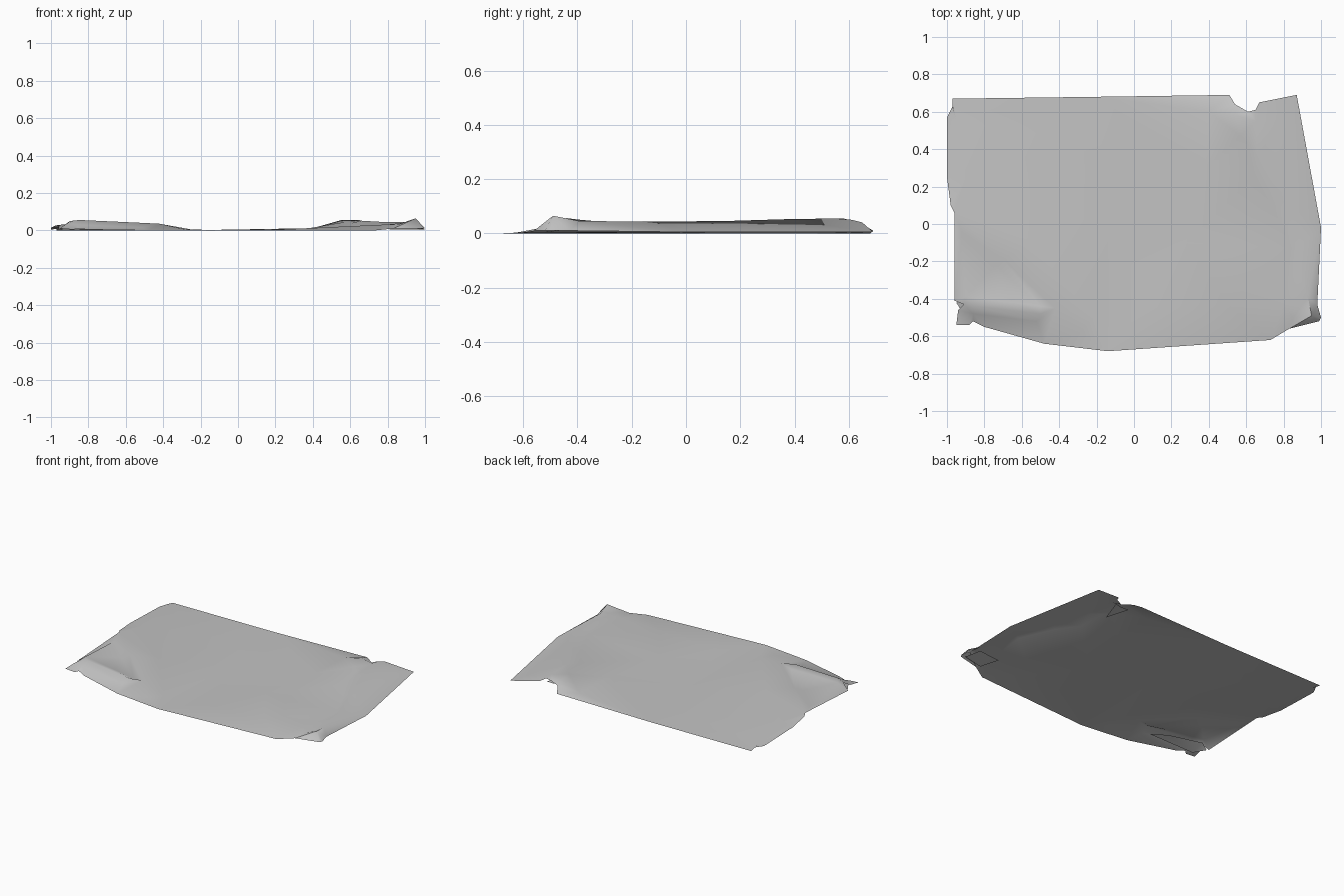
import bpy
import math
from mathutils import Vector
from mathutils.geometry import delaunay_2d_cdt

default_cube = bpy.data.objects.get("Cube")
if default_cube:
    bpy.data.objects.remove(default_cube, do_unlink=True)

GREY = (0.55, 0.55, 0.55, 1)
cloth = bpy.data.materials.new("plain grey cloth")
cloth.use_nodes = True
cloth.diffuse_color = GREY
shader = next(n for n in cloth.node_tree.nodes if n.type == "BSDF_PRINCIPLED")
shader.inputs["Base Color"].default_value = GREY
shader.inputs["Roughness"].default_value = 0.8


def make_sheet(name, outline, creases=(), angle=50):
    """Triangulate a counter-clockwise outline so that edges follow the creases."""
    points = [Vector(p) for p in outline]
    count = len(points)
    edges = [(i, (i + 1) % count) for i in range(count)]
    for crease in creases:
        start = len(points)
        points += [Vector(p) for p in crease]
        edges += [(i, i + 1) for i in range(start, len(points) - 1)]

    flat = [p.to_2d() for p in points]
    verts, _, faces, *_ = delaunay_2d_cdt(flat, edges, [], 1, 0.0001)

    # Lift every flat vertex to the height of the point it came from
    lifted = []
    for v in verts:
        nearest = min(points, key=lambda p: (p.to_2d() - v).length)
        lifted.append((v.x, v.y, nearest.z))

    mesh = bpy.data.meshes.new(name)
    mesh.from_pydata(lifted, [], [list(f) for f in faces])
    mesh.update()
    if sum(p.normal.z for p in mesh.polygons) < 0:
        mesh.flip_normals()
    mesh.materials.append(cloth)

    sheet = bpy.data.objects.new(name, mesh)
    bpy.context.collection.objects.link(sheet)
    bpy.ops.object.select_all(action="DESELECT")
    sheet.select_set(True)
    bpy.context.view_layer.objects.active = sheet
    bpy.ops.object.shade_smooth_by_angle(angle=math.radians(angle))
    return sheet


# Border of the sheet, side by side
front_edge = [
    (-.95, -.54, .01), (-.88, -.54, .005), (-.86, -.52, .01), (-.8, -.55, .005),
    (-.48, -.64, 0), (-.14, -.68, 0), (.73, -.62, 0), (.83, -.56, .01),
    (.99, -.52, .01), (1, -.5, .01),
]
right_edge = [(.98, -.43, .01), (1, -.02, .005), (.87, .69, .005)]
back_notch = [
    (.67, .65, .04), (.65, .61, .05), (.61, .6, .035), (.54, .64, .04), (.51, .69, .01),
]
back_edge = [(-.2, .68, 0), (-.97, .67, 0), (-.97, .63, .01)]
left_edge = [
    (-1, .57, .005), (-1, .25, .015), (-.98, .1, .025),
    (-.96, .06, .03), (-.96, -.41, .005), (-.91, -.43, .04), (-.94, -.46, .02),
]

# Raised folds and the valleys beside them
left_fold = [(-.96, .06, .03), (-.7, -.19, .04), (-.42, -.45, .036), (-.28, -.58, .005)]
left_fold_valley = [(-.92, -.05, .02), (-.74, -.22, .02), (-.5, -.44, .02)]
left_corner_fold = [(-.91, -.43, .04), (-.85, -.44, .056), (-.5, -.48, .04), (-.42, -.45, .036)]
left_corner_valley = [(-.86, -.48, .03), (-.52, -.52, .015)]
left_pocket = [(-.9, -.39, .05), (-.65, -.42, .035)]
front_fold = [(.2, -.44, .004), (.5, -.43, .018), (.8, -.43, .032), (.93, -.39, .045)]
right_fold = [
    (.61, .43, .04), (.66, .36, .052), (.78, .13, .045), (.88, -.12, .044), (.93, -.39, .045),
]
right_fold_valley = [(.64, .25, .022), (.74, .1, .025), (.84, -.13, .025)]
right_corner_fold = [(.93, -.39, .045), (.95, -.49, .065), (.85, -.5, .03)]
notch_side = [(.55, .58, .055), (.57, .47, .045), (.61, .43, .04), (.65, .55, .055)]

# Soft bend lines across the broad middle
left_bend = [(-.95, .55, .01), (-.9, .25, .02), (-.55, -.1, .018), (-.22, -.5, 0)]
middle_bend = [(-.3, .45, 0), (-.1, .1, 0), (.05, -.45, 0)]
right_bend = [(.4, .6, .012), (.38, .3, .012), (.28, -.1, .004), (.2, -.44, .004)]

make_sheet(
    "crumpled_sheet",
    front_edge + right_edge + back_notch + back_edge + left_edge,
    [
        left_fold, left_fold_valley, left_corner_fold, left_corner_valley, left_pocket,
        front_fold, right_fold, right_fold_valley, right_corner_fold, notch_side,
        left_bend, middle_bend, right_bend,
    ],
)

# Layers tucked under the folded corners
make_sheet("front_left_tuck", [
    (-.95, -.42, .004), (-.9, -.5, .003), (-.55, -.5, .008), (-.66, -.45, .02), (-.9, -.4, .03),
])
make_sheet("front_right_tuck", [
    (.77, -.41, .015), (.82, -.53, .004), (.97, -.5, .006), (.93, -.4, .02),
])
make_sheet("back_notch_tuck", [
    (.54, .59, .025), (.6, .44, .015), (.65, .6, .025), (.61, .595, .02),
])
